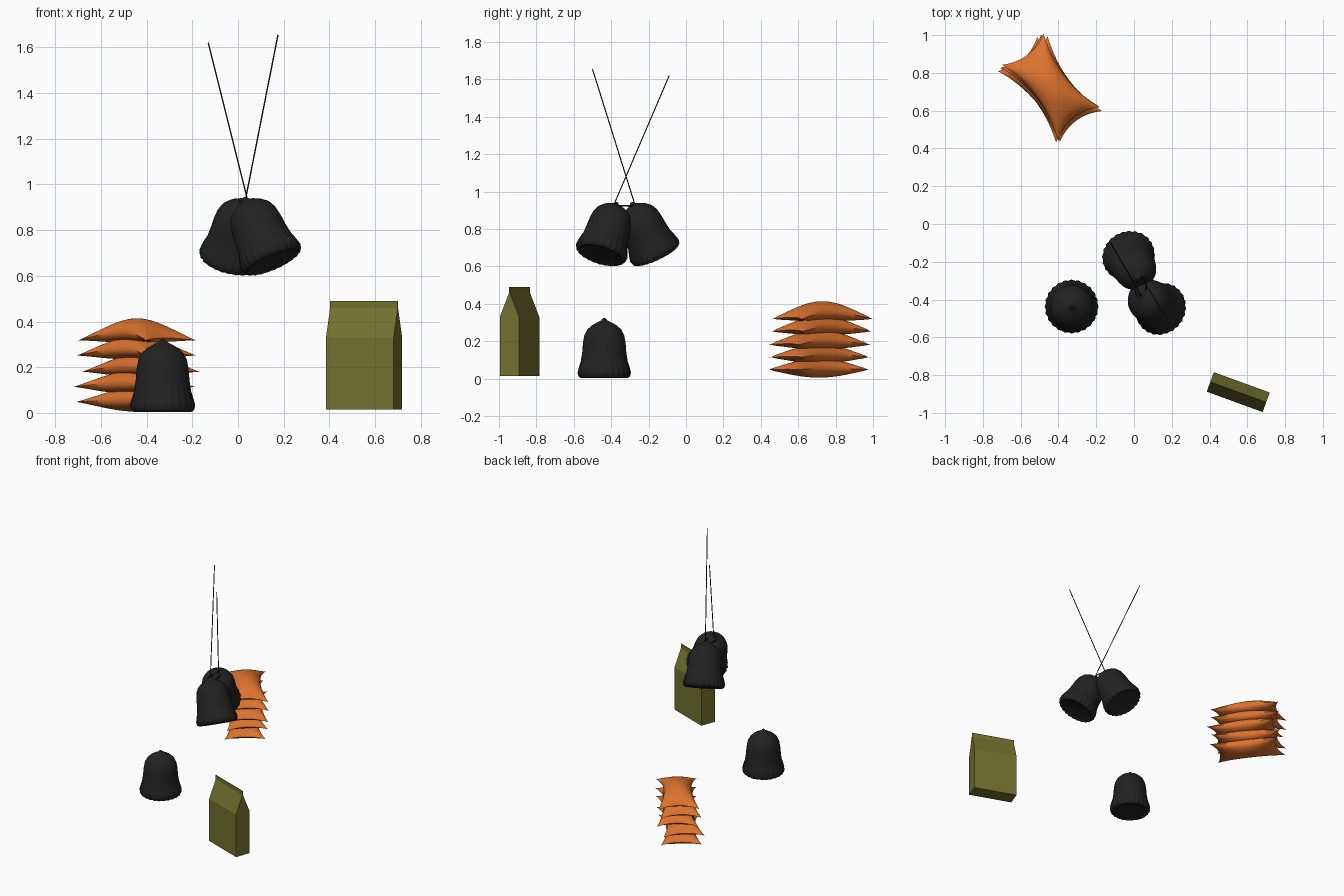
import bpy, bmesh, math
from mathutils import Vector, Matrix

cube = bpy.data.objects.get("Cube")
if cube:
    bpy.data.objects.remove(cube, do_unlink=True)


def material(name, rgb):
    m = bpy.data.materials.new(name)
    m.use_nodes = True
    m.diffuse_color = (*rgb, 1)
    bsdf = m.node_tree.nodes["Principled BSDF"]
    bsdf.inputs["Base Color"].default_value = (*rgb, 1)
    bsdf.inputs["Roughness"].default_value = 0.8
    return m


BLACK = material("soft black", (0.016, 0.016, 0.016))
ORANGE = material("orange", (0.72, 0.17, 0.028))
OLIVE = material("olive green", (0.165, 0.165, 0.027))


def finish(name, bm, mat, smooth=None):
    bmesh.ops.recalc_face_normals(bm, faces=bm.faces[:])
    me = bpy.data.meshes.new(name)
    bm.to_mesh(me)
    bm.free()
    me.materials.append(mat)
    ob = bpy.data.objects.new(name, me)
    bpy.context.collection.objects.link(ob)
    if smooth:
        bpy.ops.object.select_all(action="DESELECT")
        ob.select_set(True)
        bpy.context.view_layer.objects.active = ob
        bpy.ops.object.shade_smooth_by_angle(angle=math.radians(smooth))
    return ob


# Gathered bell-shaped sacks: lathed profile with a rippled hem
PROFILE = [(0.10, 0.012), (0.122, 0.004), (0.134, 0.012), (0.140, 0.032),
           (0.134, 0.06), (0.124, 0.095), (0.118, 0.14), (0.114, 0.19),
           (0.107, 0.23), (0.093, 0.26), (0.069, 0.283), (0.04, 0.3),
           (0.016, 0.312), (0.007, 0.324)]
SEGMENTS, RIPPLES = 96, 24


def sack(name, matrix):
    bm = bmesh.new()
    rings = []
    for r, z in PROFILE:
        ripple = 0.004 * max(0.0, 1 - z / 0.12)
        ring = []
        for i in range(SEGMENTS):
            a = math.tau * i / SEGMENTS
            rr = r + ripple * math.cos(RIPPLES * a)
            ring.append(bm.verts.new((rr * math.cos(a), rr * math.sin(a), z)))
        rings.append(ring)
    for low, high in zip(rings, rings[1:]):
        for i in range(SEGMENTS):
            j = (i + 1) % SEGMENTS
            bm.faces.new((low[i], low[j], high[j], high[i]))
    bm.faces.new(rings[0])
    bm.faces.new(rings[-1])
    bm.transform(matrix)
    return finish(name, bm, BLACK, 50)


def hanging(apex, heading, tilt):
    # Pivot at the tip, then lean the hem towards the heading
    up = Vector((-math.sin(tilt) * math.cos(heading),
                 -math.sin(tilt) * math.sin(heading), math.cos(tilt)))
    turn = Vector((0, 0, 1)).rotation_difference(up).to_matrix().to_4x4()
    return Matrix.Translation(apex) @ turn @ Matrix.Translation((0, 0, -0.31))


sack("standing_sack", Matrix.Translation((-0.33, -0.437, 0)))
TILT = math.radians(28)
sack("hanging_sack_front", hanging((0.035, -0.375, 0.93), math.radians(-35), TILT))
sack("hanging_sack_back", hanging((0.03, -0.285, 0.93), math.radians(117), TILT))


# Cords and the oval loop that joins the sacks
def tube(name, points, radius, cyclic=False):
    cu = bpy.data.curves.new(name, "CURVE")
    cu.dimensions = "3D"
    cu.bevel_depth = radius
    cu.bevel_resolution = 2
    cu.use_fill_caps = True
    sp = cu.splines.new("POLY")
    sp.points.add(len(points) - 1)
    for p, co in zip(sp.points, points):
        p.co = (*co, 1)
    sp.use_cyclic_u = cyclic
    cu.materials.append(BLACK)
    ob = bpy.data.objects.new(name, cu)
    bpy.context.collection.objects.link(ob)


tube("cord_front", [(0.03, -0.27, 0.92), (0.175, -0.5, 1.655)], 0.003)
tube("cord_back", [(0.045, -0.39, 0.92), (-0.13, -0.09, 1.62)], 0.003)
loop = []
for k in range(32):
    a = math.tau * k / 32
    loop.append((0.034 + 0.03 * math.cos(a), -0.33 + 0.058 * math.sin(a), 0.925))
tube("joining_loop", loop, 0.004, True)


# Stacked pillows: two puffed sheets meeting at a pinched seam
def pillow(name, center, angle, sag, n=20):
    bm = bmesh.new()
    sheets = []
    for side in (1, -1):
        grid = []
        for i in range(n + 1):
            row = []
            for j in range(n + 1):
                u, v = 2 * i / n - 1, 2 * j / n - 1
                x = 0.245 * u * (1 - 0.16 * (1 - v * v))
                y = 0.138 * v * (1 - 0.32 * (1 - u * u))
                puff = 0.052 * ((1 - u * u) * (1 - v * v)) ** 0.55
                z = side * puff - sag * (0.75 * u * u + 0.25 * v * v)
                row.append(bm.verts.new((x, y, z)))
            grid.append(row)
        sheets.append(grid)
    for grid in sheets:
        for i in range(n):
            for j in range(n):
                bm.faces.new((grid[i][j], grid[i + 1][j],
                              grid[i + 1][j + 1], grid[i][j + 1]))
    bmesh.ops.remove_doubles(bm, verts=bm.verts[:], dist=0.00005)
    bm.transform(Matrix.Translation(center) @ Matrix.Rotation(math.radians(angle), 4, "Z"))
    return finish(name, bm, ORANGE, 60)


STACK = [(-0.45, 0.71, -53, 0.01), (-0.455, 0.715, -49, 0.02),
         (-0.425, 0.715, -54, 0.03), (-0.445, 0.725, -51, 0.035),
         (-0.442, 0.73, -53, 0.045)]
for k, (x, y, angle, sag) in enumerate(STACK):
    pillow("pillow_%d" % (k + 1), (x, y, 0.058 + 0.076 * k), angle, sag)


# Gable-topped carton with a thin folded fin along the ridge
def prism(name, section, length, matrix):
    bm = bmesh.new()
    ends = [[bm.verts.new((s * length / 2, y, z)) for y, z in section] for s in (-1, 1)]
    for e in ends:
        bm.faces.new(e)
    for i in range(len(section)):
        j = (i + 1) % len(section)
        bm.faces.new((ends[0][i], ends[0][j], ends[1][j], ends[1][i]))
    bm.transform(matrix)
    return finish(name, bm, OLIVE)


PLACE = Matrix.Translation((0.552, -0.89, 0)) @ Matrix.Rotation(math.radians(-20), 4, "Z")
W = 0.055
prism("carton_body", [(-W, 0.015), (W, 0.015), (W, 0.33), (0, 0.465), (-W, 0.33)], 0.315, PLACE)
F = 0.002
prism("carton_fin", [(-F, 0.45), (F, 0.45), (F, 0.49), (-F, 0.49)], 0.315, PLACE)
